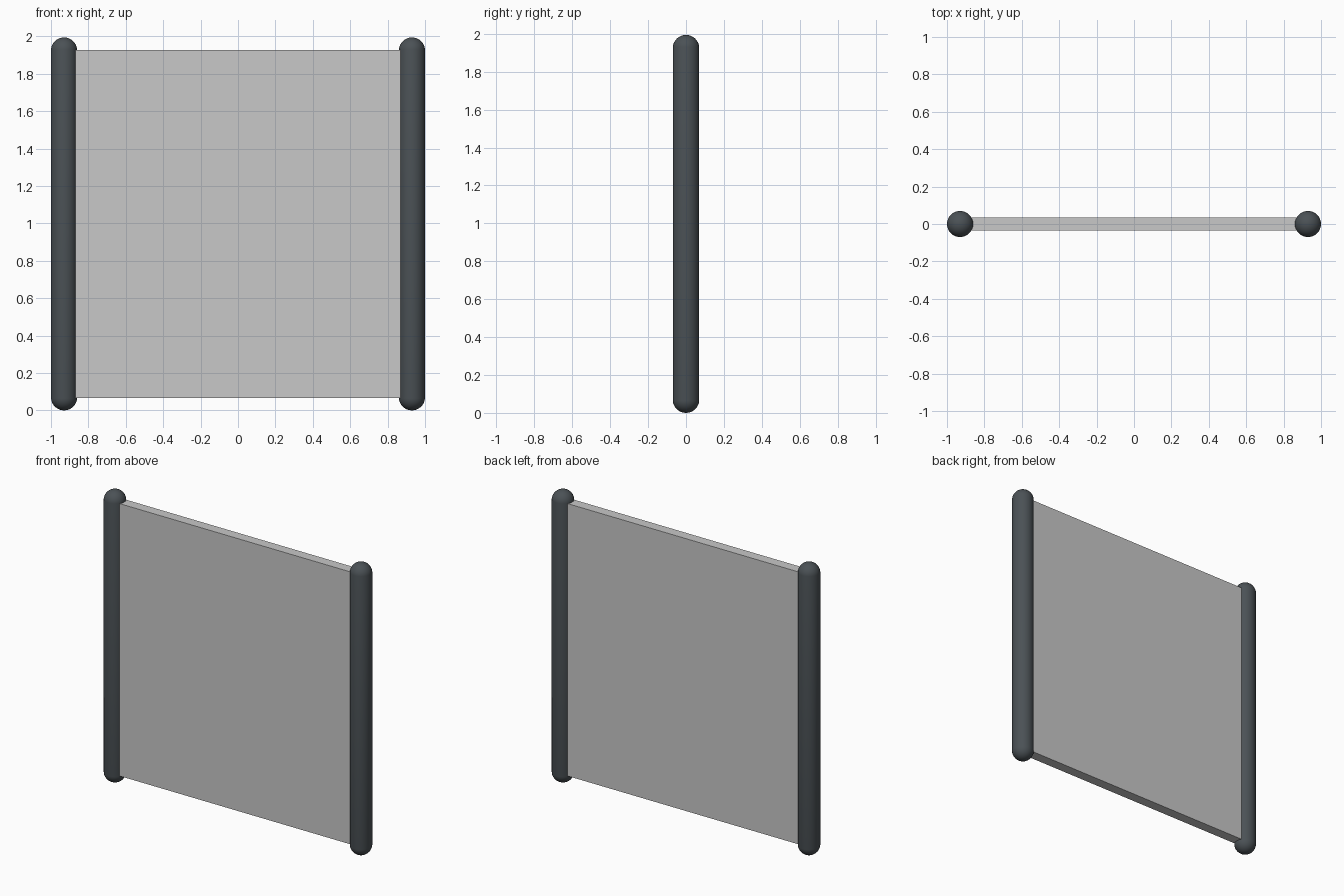
import bpy, bmesh, math

if "Cube" in bpy.data.objects:
    bpy.data.objects.remove(bpy.data.objects["Cube"])

R = 0.07          # post radius
H = 1.994         # overall height
X = 1.0 - R       # post centre
SEG = 32


def material(name, rgb):
    m = bpy.data.materials.new(name)
    m.diffuse_color = (*rgb, 1)
    m.use_nodes = True
    m.node_tree.nodes["Principled BSDF"].inputs["Base Color"].default_value = m.diffuse_color
    return m


dark = material("dark slate", (0.070, 0.083, 0.092))
grey = material("light grey", (0.578, 0.578, 0.578))


def finish(name, bm, mat, smooth):
    bmesh.ops.recalc_face_normals(bm, faces=bm.faces)
    for f in bm.faces:
        f.smooth = smooth
    me = bpy.data.meshes.new(name)
    bm.to_mesh(me)
    bm.free()
    me.materials.append(mat)
    ob = bpy.data.objects.new(name, me)
    bpy.context.collection.objects.link(ob)
    return ob


# Round posts with domed ends: a sphere stretched apart at its equator
def post(name, x):
    bm = bmesh.new()
    bmesh.ops.create_uvsphere(bm, u_segments=SEG, v_segments=17, radius=R)
    for v in bm.verts:
        # odd ring count leaves a band at the equator to stretch
        up = v.co.z > 0
        v.co.z += (H - R) if up else R
        v.co.x += x
    return finish(name, bm, dark, True)


post("left_post", -X)
post("right_post", X)

# Flat panel between the post centres
bm = bmesh.new()
bmesh.ops.create_cube(bm, size=1)
for v in bm.verts:
    v.co.x *= 2 * X
    v.co.y *= 0.07
    v.co.z = v.co.z * (H - 1.9 * R) + H / 2
finish("panel", bm, grey, False)
